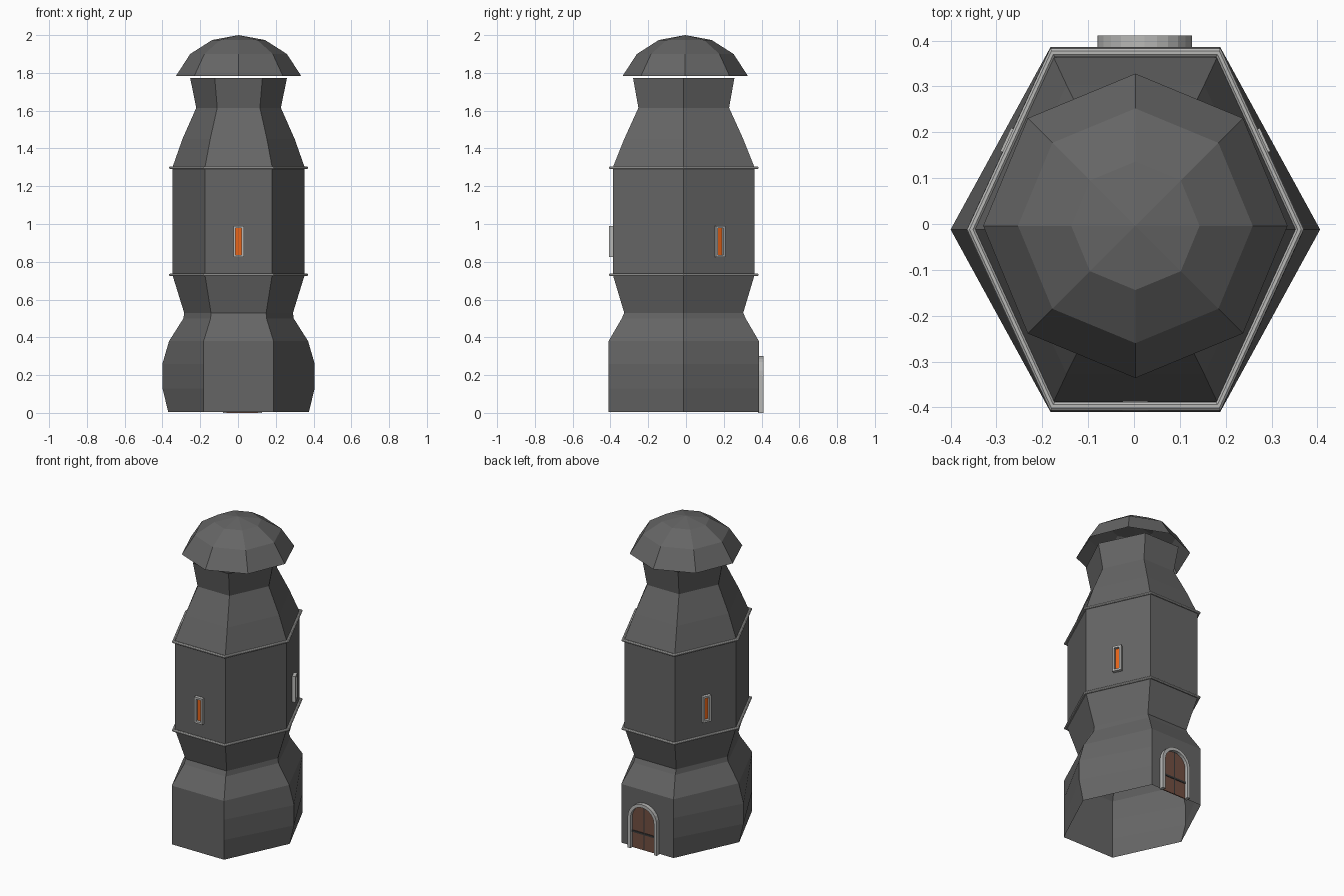
import bpy, bmesh
from math import sin, cos, pi
from mathutils import Matrix, Vector

cube = bpy.data.objects.get("Cube")
if cube:
    bpy.data.objects.remove(cube)

CX, CY = 0.003, -0.012   # tower axis


def material(name, rgb):
    m = bpy.data.materials.new(name)
    m.use_nodes = True
    m.diffuse_color = (*rgb, 1)
    m.node_tree.nodes["Principled BSDF"].inputs["Base Color"].default_value = (*rgb, 1)
    return m


stone = material("dark stone", (0.13, 0.13, 0.13))
trim = material("pale stone", (0.48, 0.48, 0.47))
glow = material("orange glass", (0.8, 0.13, 0.01))
wood = material("brown wood", (0.17, 0.08, 0.055))
iron = material("dark iron", (0.04, 0.04, 0.04))


def finish(bm, name, mat, matrix=None, fix=True):
    if fix:
        bmesh.ops.recalc_face_normals(bm, faces=bm.faces)
    me = bpy.data.meshes.new(name)
    bm.to_mesh(me)
    bm.free()
    me.materials.append(mat)
    ob = bpy.data.objects.new(name, me)
    if matrix:
        ob.matrix_world = matrix
    bpy.context.collection.objects.link(ob)
    return ob


def loft(name, mat, rings, loop=False, closed=True, matrix=None, fix=False):
    """Join a list of point rings with quads."""
    bm = bmesh.new()
    vs = [[bm.verts.new(p) for p in r] for r in rings]
    n = len(vs[0])
    pairs = list(zip(vs, vs[1:])) + ([(vs[-1], vs[0])] if loop else [])
    for lo, hi in pairs:
        for i in range(n if closed else n - 1):
            j = (i + 1) % n
            bm.faces.new((lo[i], lo[j], hi[j], hi[i]))
    if loop and not closed:   # cap the two ends of an open frame
        bm.faces.new([r[0] for r in vs])
        bm.faces.new([r[-1] for r in vs])
    return finish(bm, name, mat, matrix, fix)


def hexagon(z, a, c, b):
    """Tip half-width a, corner half-width c, half-depth b."""
    pts = [(a, 0), (c, b), (-c, b), (-a, 0), (-c, -b), (c, -b)]
    return [(CX + x, CY + y, z) for x, y in pts]


# Tower body
profile = [(0.004, .372, .185, .398), (.13, .403, .185, .398), (.26, .403, .185, .398),
           (.38, .368, .185, .398), (.5, .292, .148, .328), (.53, .288, .146, .315),
           (.73, .35, .178, .375), (1.3, .35, .178, .375), (1.45, .297, .15, .315),
           (1.615, .224, .113, .24), (1.772, .256, .126, .268)]
loft("tower_body", stone, [hexagon(*row) for row in profile])

# Moulded bands
for name, z in (("lower_band", .731), ("upper_band", 1.298)):
    rings = []
    for k in range(8):
        t = 2 * pi * (k + .5) / 8
        r = .01 * cos(t)
        rings.append(hexagon(z + .008 * sin(t), .358 + r, .181 + r / 2, .386 + r))
    loft(name, trim, rings, loop=True, fix=True)

# Eight-sided dome, open below
bm = bmesh.new()
rows = []
for z, r in ((1.783, .332), (1.9, .256), (1.974, .14)):
    rows.append([bm.verts.new((.003 + r * cos(i * pi / 4), -.004 + r * sin(i * pi / 4), z))
                 for i in range(8)])
tip = bm.verts.new((.003, -.004, 2))
for i in range(8):
    j = (i + 1) % 8
    for lo, hi in zip(rows, rows[1:]):
        bm.faces.new((lo[i], lo[j], hi[j], hi[i]))
    bm.faces.new((rows[-1][i], rows[-1][j], tip))
finish(bm, "dome_roof", stone, fix=False)


def placed(origin, normal):
    """Local x across the wall, y outwards, z up."""
    n = Vector(normal).normalized()
    u = n.cross(Vector((0, 0, 1)))
    m = Matrix((u, n, (0, 0, 1))).transposed().to_4x4()
    m.translation = origin
    return m


def frame(name, outer, inner, depth, matrix, closed):
    rings = [[(x, y, z) for x, z in path] for path, y in
             ((outer, -.006), (outer, depth), (inner, depth), (inner, -.006))]
    loft(name, trim, rings, loop=True, closed=closed, matrix=matrix, fix=True)


def plate(name, mat, outline, y, matrix):
    bm = bmesh.new()
    f = bm.faces.new([bm.verts.new((x, y - .006, z)) for x, z in outline])
    ext = bmesh.ops.extrude_face_region(bm, geom=[f])
    bmesh.ops.translate(bm, vec=(0, .006, 0),
                        verts=[v for v in ext["geom"] if isinstance(v, bmesh.types.BMVert)])
    finish(bm, name, mat, matrix)


def rect(w, h, x=0, z=0):
    return [(x - w, z - h), (x + w, z - h), (x + w, z + h), (x - w, z + h)]


# Windows
for side, pos, nrm in (("front", (0, -.375), (0, -1, 0)),
                       ("left", (.264, .1875), (.375, .172, 0)),
                       ("right", (-.264, .1875), (-.375, .172, 0))):
    m = placed((CX + pos[0], CY + pos[1], .907), nrm)
    frame(side + "_window_frame", rect(.028, .083), rect(.016, .071), .021, m, True)
    plate(side + "_window_pane", glow, rect(.017, .072), .002, m)


def arch(r, spring):
    steps = 12
    return ([(r, 0)] + [(r * cos(pi * i / steps), spring + r * sin(pi * i / steps))
                        for i in range(steps + 1)] + [(-r, 0)])


# Arched back door
m = placed((.023, CY + .398, 0), (0, 1, 0))
frame("door_frame", arch(.103, .197), arch(.083, .197), .025, m, False)
plate("door_panel", wood, arch(.084, .197), .005, m)
plate("door_centre_gap", iron, rect(.003, .139, 0, .14), .008, m)
plate("door_crossbar", iron, rect(.083, .006, 0, .105), .009, m)
